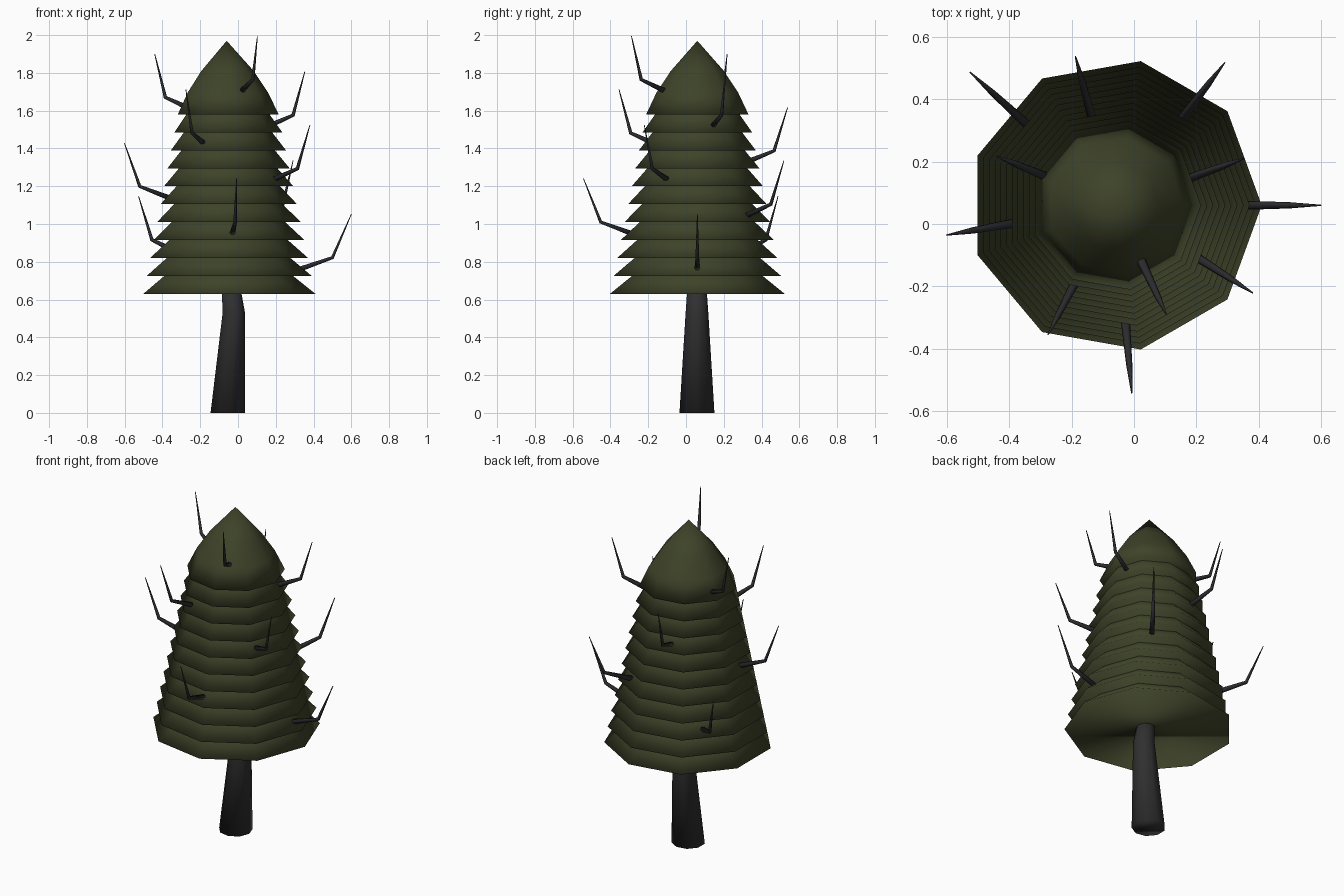
import bpy, bmesh, math
from mathutils import Vector

if "Cube" in bpy.data.objects:
    bpy.data.objects.remove(bpy.data.objects["Cube"])

CX, CY = -0.06, 0.06          # tree axis
SIDES = 9
GOLDEN = math.radians(137.5)


def material(name, rgb):
    m = bpy.data.materials.new(name)
    m.diffuse_color = (*rgb, 1)
    m.use_nodes = True
    m.node_tree.nodes["Principled BSDF"].inputs["Base Color"].default_value = m.diffuse_color
    return m


FOLIAGE = material("dark olive needles", (0.048, 0.056, 0.022))
BARK = material("charcoal bark", (0.029, 0.029, 0.030))
TWIG = material("dark twig", (0.026, 0.026, 0.030))


def finish(bm, name, mat):
    bmesh.ops.recalc_face_normals(bm, faces=bm.faces)
    for f in bm.faces:
        f.smooth = True
    me = bpy.data.meshes.new(name)
    bm.to_mesh(me)
    bm.free()
    me.materials.append(mat)
    ob = bpy.data.objects.new(name, me)
    bpy.context.collection.objects.link(ob)
    return ob


def loft(bm, rings):
    """Skin rings of points; a single-point ring makes an apex."""
    loops = [[bm.verts.new(p) for p in r] for r in rings]
    for a, b in zip(loops, loops[1:]):
        n = len(a)
        for i in range(n):
            j = (i + 1) % n
            bm.faces.new((a[i], a[j], b[0]) if len(b) == 1 else (a[i], a[j], b[j], b[i]))
    bm.faces.new(loops[0][::-1])
    if len(loops[-1]) > 1:
        bm.faces.new(loops[-1])


def ring(center, r, n, u=Vector((1, 0, 0)), v=Vector((0, 1, 0))):
    c = Vector(center)
    if r == 0:
        return [c]
    return [c + r * (math.cos(2 * math.pi * i / n) * u + math.sin(2 * math.pi * i / n) * v)
            for i in range(n)]


# trunk: tapered, with a slight bend
bm = bmesh.new()
loft(bm, [ring(c, r, SIDES) for c, r in (
    ((-0.057, 0.058, 0.0), 0.094),
    ((-0.024, 0.058, 0.53), 0.061),
    ((-0.04, 0.058, 0.68), 0.050))])
finish(bm, "trunk", BARK)

# foliage: stacked nine-sided skirts, the last one a pointed crown
TIERS = 11
for k in range(TIERS):
    z = 0.63 + 0.095 * k
    r = 0.47 - 0.0195 * k
    if k < TIERS - 1:
        drop = 0.125 - 0.006 * k
        prof = [(r, 0), (r - drop, 0.1), (r - drop * 1.6, 0.17), (0, 0.24)]
    else:
        prof = [(r, 0), (0.22, 0.115), (0.143, 0.23), (0, 0.39)]
    bm = bmesh.new()
    loft(bm, [ring((CX, CY, z + dz), pr, SIDES) for pr, dz in prof])
    finish(bm, "crown" if k == TIERS - 1 else f"foliage_tier_{k + 1}", FOLIAGE)

# twigs: bent spikes climbing in a golden-angle spiral
for i in range(11):
    a = GOLDEN * i
    out = Vector((math.cos(a), math.sin(a), 0))
    side = Vector((-math.sin(a), math.cos(a), 0))
    z = 0.765 + 0.0943 * i

    def at(r, h):
        return Vector((CX, CY, h)) + out * r

    pts = [at(0.37 - 0.0195 * i, z - 0.01), at(0.56 - 0.0232 * i, z + 0.057),
           at(0.66 - 0.0275 * i, z + 0.287)]
    d0, d1 = (pts[1] - pts[0]).normalized(), (pts[2] - pts[1]).normalized()
    bm = bmesh.new()
    rings = []
    for p, d, r in zip(pts, (d0, (d0 + d1).normalized(), d1), (0.016, 0.010, 0.002)):
        rings.append(ring(p, r, 6, side, d.cross(side)))
    loft(bm, rings)
    finish(bm, f"twig_{i + 1}", TWIG)
